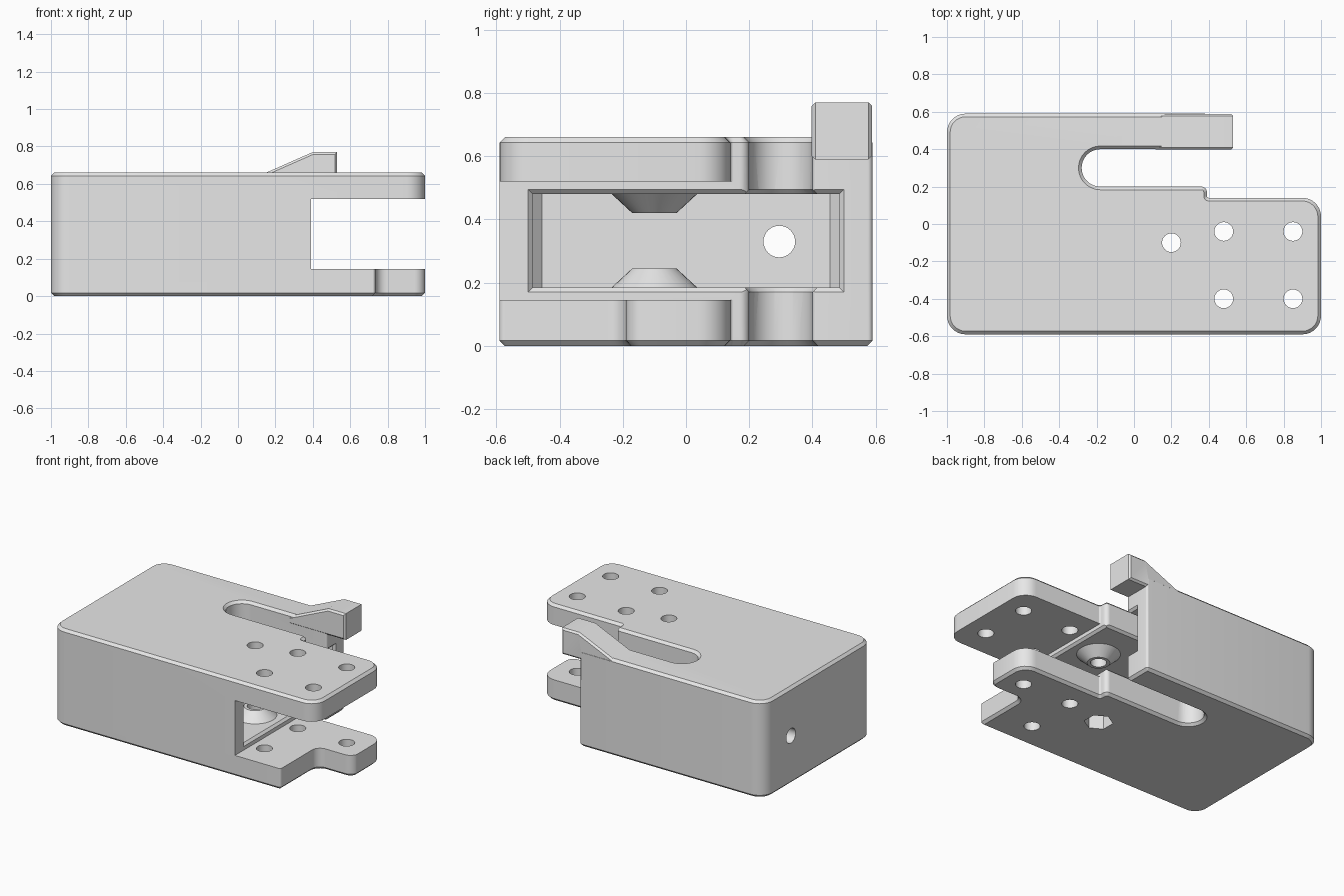
import bpy, bmesh, math
from mathutils import Vector, Matrix

if "Cube" in bpy.data.objects:
    bpy.data.objects.remove(bpy.data.objects["Cube"], do_unlink=True)


def outline(corners, inset, steps):
    """Counter-clockwise outline from (u, v, radius) corners, moved inward by inset."""
    pts, count = [], len(corners)
    for i, (u, v, radius) in enumerate(corners):
        p = Vector((u, v))
        d1 = (p - Vector(corners[i - 1][:2])).normalized()
        d2 = (Vector(corners[(i + 1) % count][:2]) - p).normalized()
        n1, n2 = Vector((-d1.y, d1.x)), Vector((-d2.y, d2.x))
        miter = (n1 + n2) / (1 + n1.dot(n2))
        turn = math.atan2(d1.x * d2.y - d1.y * d2.x, d1.dot(d2))
        side = 1 if turn > 0 else -1
        p = p + miter * inset
        if radius == 0:
            pts.append(p)
            continue
        r = max(radius - side * inset, 0.001)
        centre = p + side * miter * r
        for k in range(steps + 1):
            pts.append(centre - side * r * (Matrix.Rotation(turn * k / steps, 2) @ n1))
    return pts


def finish(name, bm):
    bmesh.ops.remove_doubles(bm, verts=bm.verts, dist=0.0001)
    bmesh.ops.recalc_face_normals(bm, faces=bm.faces)
    mesh = bpy.data.meshes.new(name)
    bm.to_mesh(mesh)
    bm.free()
    obj = bpy.data.objects.new(name, mesh)
    bpy.context.collection.objects.link(obj)
    return obj


def prism(name, corners, levels, axis="z", steps=8):
    """Loft an outline through (position, inset) levels along an axis."""
    place = {"x": lambda u, v, w: (w, u, v),
             "y": lambda u, v, w: (u, w, v),
             "z": lambda u, v, w: (u, v, w)}[axis]
    bm = bmesh.new()
    rings = [[bm.verts.new(place(p.x, p.y, w)) for p in outline(corners, d, steps)]
             for w, d in levels]
    for low, high in zip(rings, rings[1:]):
        for i in range(len(low)):
            bm.faces.new((low[i - 1], low[i], high[i], high[i - 1]))
    bm.faces.new(rings[0])
    bm.faces.new(rings[-1])
    return finish(name, bm)


def rod(name, start, end, r1, r2=None, sides=32):
    a, b = Vector(start), Vector(end)
    bm = bmesh.new()
    bmesh.ops.create_cone(bm, cap_ends=True, segments=sides, radius1=r1,
                          radius2=r1 if r2 is None else r2, depth=(b - a).length)
    turn = (b - a).to_track_quat("Z", "Y").to_matrix().to_4x4()
    bm.transform(Matrix.Translation((a + b) / 2) @ turn)
    return finish(name, bm)


def rect(u1, u2, v1, v2):
    return [(u1, v1, 0), (u2, v1, 0), (u2, v2, 0), (u1, v2, 0)]


def combine(target, tool, operation="DIFFERENCE"):
    tool.hide_render = True
    mod = target.modifiers.new("combine", "BOOLEAN")
    mod.operation, mod.solver, mod.object = operation, "EXACT", tool
    bpy.ops.object.select_all(action="DESELECT")
    bpy.context.view_layer.objects.active = target
    target.select_set(True)
    bpy.ops.object.modifier_apply(modifier=mod.name)
    bpy.data.objects.remove(tool, do_unlink=True)


C = 0.017        # edge chamfer
FRONT = 0.39     # end of the hollow part
TOP = 0.66

# Block with slot and tongue, chamfered above and below
body = prism("bracket_housing", [
    (-1, -0.59, 0.1), (1, -0.59, 0.1), (1, 0.14, 0.1), (FRONT, 0.14, 0.01),
    (FRONT, 0.2, 0.03), (-0.28, 0.2, 0.1), (-0.28, 0.4, 0.1),
    (FRONT, 0.4, 0.012), (FRONT, 0.59, 0.015), (-1, 0.59, 0.1)],
    [(0, C), (C, 0), (TOP - C, 0), (TOP, C)])

# Gap between the two plates
combine(body, prism("gap_cutter", rect(FRONT, 1.1, -0.7, 0.3), [(0.145, 0), (0.52, 0)]))

# Corner notch of the lower plate
combine(body, prism("notch_cutter", [
    (0.68, -0.592, 0), (0.68, -0.7, 0), (1.2, -0.7, 0), (1.2, -0.1, 0),
    (1.002, -0.1, 0), (1.002, -0.19, 0.06), (0.735, -0.19, 0.06), (0.735, -0.592, 0.02)],
    [(-0.01, -C - 0.01), (C, 0), (0.25, 0)]))

# Cavity with its chamfered mouth and chamfered slot rims
combine(body, prism("cavity_cutter", [
    (-0.88, -0.485, 0.03), (0.42, -0.485, 0), (0.42, 0.485, 0), (-0.88, 0.485, 0.03)],
    [(0.185, 0), (0.48, 0)], steps=1))
combine(body, prism("mouth_cutter", rect(-0.5, 0.5, 0.17, 0.495),
                    [(0.374, 0.016), (FRONT, 0), (0.43, 0)], axis="x"))
combine(body, prism("rim_cutter", [
    (-0.28, 0.2, 0.1), (0.45, 0.2, 0), (0.45, 0.4, 0), (-0.28, 0.4, 0.1)],
    [(0.168, 0.002), (0.187, -C), (0.478, -C), (0.497, 0.002)]))

# Hook at the end of the arm
combine(body, prism("hook", [
    (0.105, 0.59, 0), (0.53, 0.59, 0), (0.53, 0.77, 0), (0.4, 0.77, 0), (0.105, 0.64, 0)],
    [(0.397, 0.012), (0.409, 0), (0.577, 0), (0.589, 0.012)], axis="y"), "UNION")

# Conical bosses inside the cavity
PX, PY = 0.2, -0.1
for base, root, tip in ((0.185, 0.15, 0.245), (0.48, 0.51, 0.42)):
    combine(body, rod("boss", (PX, PY, base), (PX, PY, tip), 0.135, 0.07), "UNION")

# Screw holes, pivot hole, nut pocket and cable hole
for x, y in [(x, y) for x in (0.48, 0.85) for y in (-0.04, -0.4)] + [(PX, PY)]:
    combine(body, rod("hole_cutter", (x, y, -0.1), (x, y, 0.9), 0.05))
combine(body, rod("nut_cutter", (PX, PY, -0.1), (PX, PY, 0.1), 0.09, sides=6))
combine(body, rod("cable_cutter", (-1.1, 0.295, 0.33), (-0.8, 0.295, 0.33), 0.05))

# Plain grey finish
grey = bpy.data.materials.new("plain_grey")
grey.use_nodes = True
colour = (0.8, 0.8, 0.8, 1)
grey.diffuse_color = colour
grey.node_tree.nodes["Principled BSDF"].inputs["Base Color"].default_value = colour
body.data.materials.clear()
body.data.materials.append(grey)
bpy.ops.object.shade_smooth_by_angle(angle=math.radians(25))
